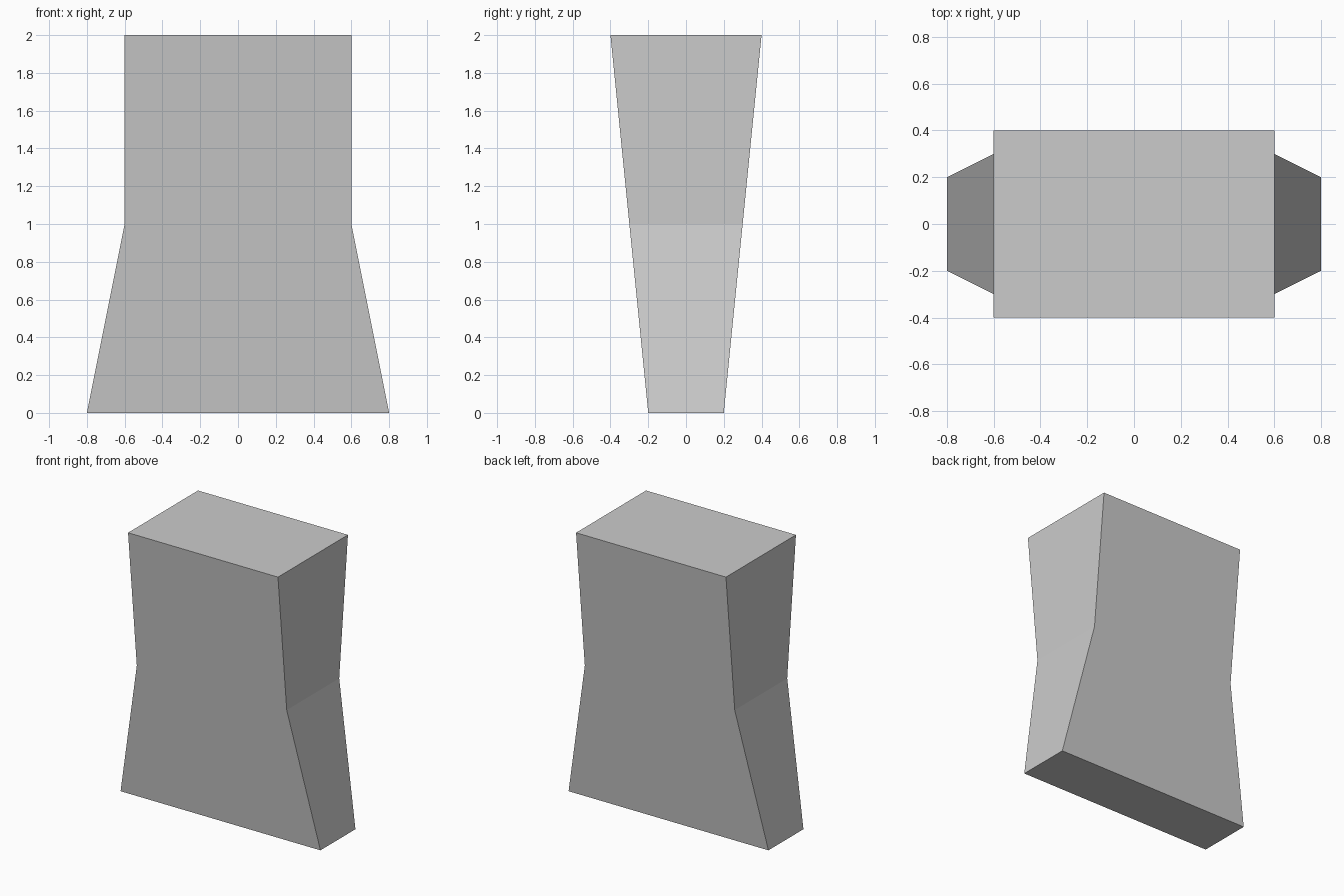
import bpy, bmesh

if "Cube" in bpy.data.objects:
    bpy.data.objects.remove(bpy.data.objects["Cube"])

# Cross-sections of the block: (height, half width in x, half depth in y)
SECTIONS = [(0.0, 0.8, 0.2), (1.0, 0.6, 0.3), (2.0, 0.6, 0.4)]

bm = bmesh.new()
rings = [[bm.verts.new((sx * w, sy * d, z))
          for sx, sy in ((-1, -1), (1, -1), (1, 1), (-1, 1))]
         for z, w, d in SECTIONS]

# Side walls between neighbouring sections
for low, high in zip(rings, rings[1:]):
    for i in range(4):
        j = (i + 1) % 4
        bm.faces.new((low[i], low[j], high[j], high[i]))

# Bottom and top caps
bm.faces.new(rings[0][::-1])
bm.faces.new(rings[-1])
bmesh.ops.recalc_face_normals(bm, faces=bm.faces)

mesh = bpy.data.meshes.new("tapered_block")
bm.to_mesh(mesh)
bm.free()
block = bpy.data.objects.new("tapered_block", mesh)
bpy.context.collection.objects.link(block)
